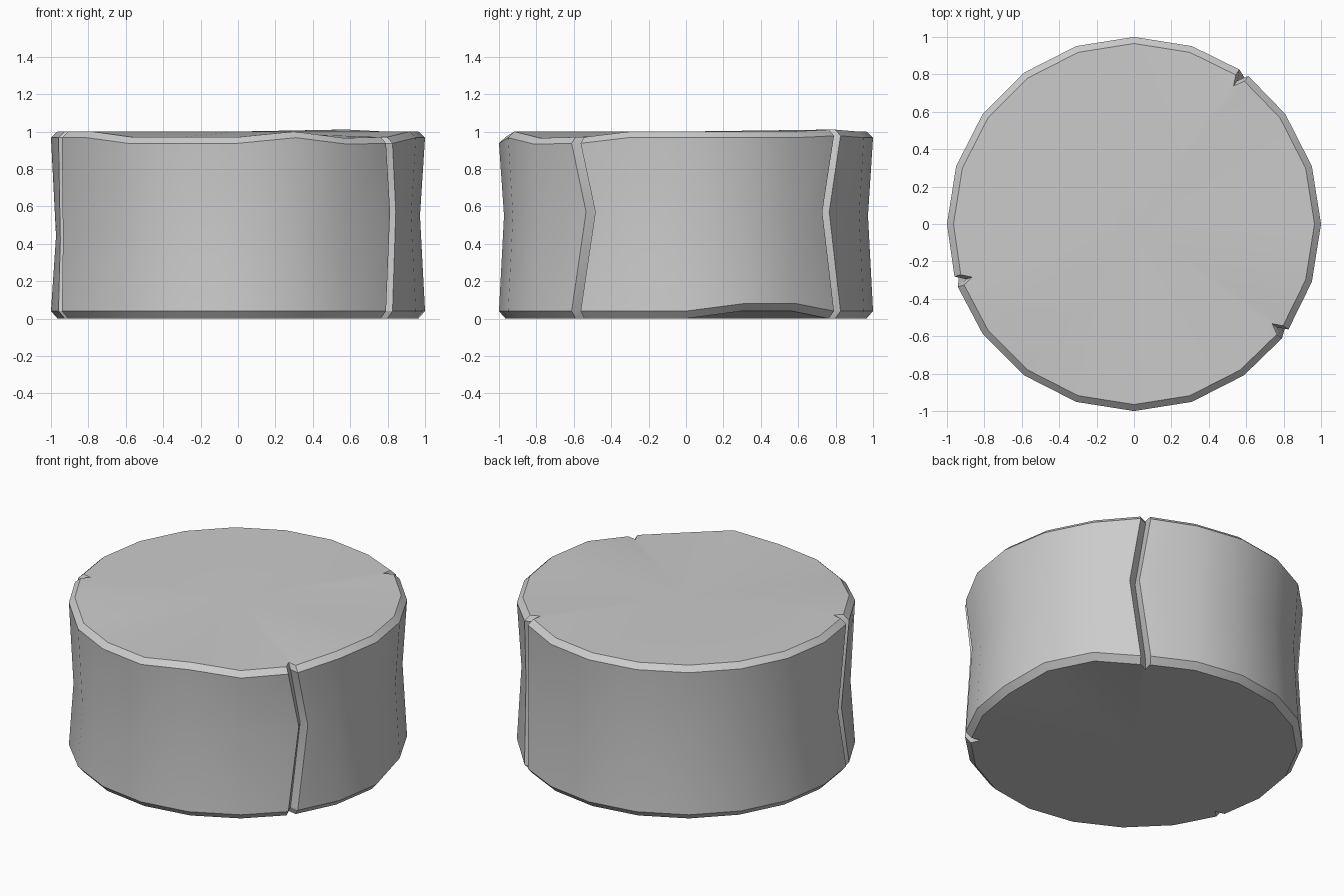
import bpy, bmesh
from math import sin, cos, radians

if "Cube" in bpy.data.objects:
    bpy.data.objects.remove(bpy.data.objects["Cube"])

SIDES = 20
# crack angle: (sideways bend at mid height in degrees, height of the bend)
CRACKS = {54: (-3.8, 0.57), 324: (4.4, 0.57), 198: (-3.8, 0.42)}
# worn spots on the top and bottom rims, by angle
TOP_WEAR = {234: -0.03, 252: -0.03, 270: -0.03, 306: -0.035, 324: -0.03, 54: 0.01}
BOTTOM_WEAR = {18: 0.04, 36: 0.04}

bm = bmesh.new()


def column(angle, r_scale=0.0, base=None, spread=0.0):
    """One vertical line of vertices: bottom rim, lower edge, waist, upper edge, top rim."""
    base = angle if base is None else base
    top, low = TOP_WEAR.get(base, 0), BOTTOM_WEAR.get(base, 0)
    bend, waist = CRACKS.get(base, (0, 0.44 if 150 < base < 250 else 0.55))
    rows = [(0.965, low, 0), (1.0, 0.04 + low, 0), (0.973, waist, bend),
            (1.0, 0.967 + top, 0), (0.965, 1.0 + top, 0)]
    verts = []
    for r, z, shift in rows:
        a = radians(angle + spread + shift)
        r -= r_scale
        verts.append(bm.verts.new((r * cos(a), r * sin(a), z)))
    return verts


# Drum sides, with a V groove at each crack
cols = []
for i in range(SIDES):
    a = i * 360 // SIDES
    if a in CRACKS:
        cols.append(column(a, 0, a, -1.7))
        cols.append(column(a, 0.055, a, 0.2))
        cols.append(column(a, 0, a, 1.7))
    else:
        cols.append(column(a))

# Skin between columns, plus top and bottom fans
top_c = bm.verts.new((0, 0, 1.0))
low_c = bm.verts.new((0, 0, 0))
for c, d in zip(cols, cols[1:] + cols[:1]):
    for j in range(4):
        bm.faces.new((c[j], d[j], d[j + 1], c[j + 1]))
    bm.faces.new((c[4], d[4], top_c))
    bm.faces.new((d[0], c[0], low_c))

bmesh.ops.recalc_face_normals(bm, faces=bm.faces)
mesh = bpy.data.meshes.new("stone_drum")
bm.to_mesh(mesh)
bm.free()
drum = bpy.data.objects.new("stone_drum", mesh)
bpy.context.collection.objects.link(drum)
bpy.context.view_layer.objects.active = drum
drum.select_set(True)
bpy.ops.object.shade_smooth_by_angle(angle=radians(25))
